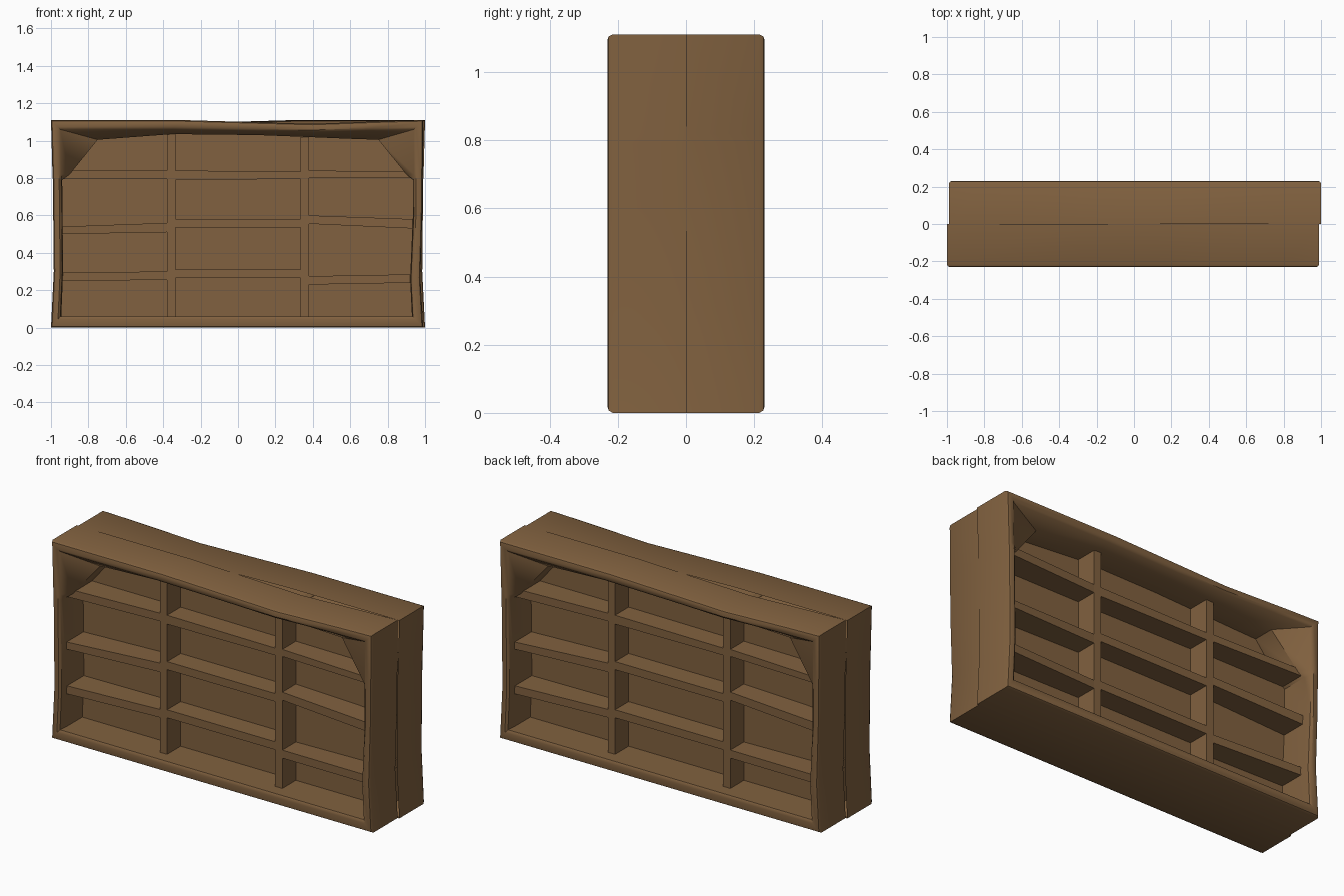
import bpy, bmesh, math
from mathutils import Matrix

if "Cube" in bpy.data.objects:
    bpy.data.objects.remove(bpy.data.objects["Cube"])

wood = bpy.data.materials.new("brown_wood")
wood.diffuse_color = (0.22, 0.12, 0.05, 1)
wood.use_nodes = True
wood.node_tree.nodes["Principled BSDF"].inputs["Base Color"].default_value = wood.diffuse_color
BACK = -0.03      # depth of the back panel
FACE = -0.15      # front plane of dividers


def finish(name, bm, turn):
    bmesh.ops.recalc_face_normals(bm, faces=bm.faces)
    bm.transform(Matrix.Rotation(turn, 4, 'Z'))
    me = bpy.data.meshes.new(name)
    bm.to_mesh(me)
    bm.free()
    ob = bpy.data.objects.new(name, me)
    bpy.context.collection.objects.link(ob)
    me.materials.append(wood)
    bpy.ops.object.select_all(action='DESELECT')
    ob.select_set(True)
    bpy.context.view_layer.objects.active = ob
    bpy.ops.object.shade_smooth_by_angle(angle=math.radians(40))
    return ob


def prism(bm, front):
    # Solid running from a front outline back to the back panel
    a = [bm.verts.new(p) for p in front]
    b = [bm.verts.new((p[0], BACK, p[2])) for p in front]
    n = len(a)
    bm.faces.new(a)
    bm.faces.new(b[::-1])
    for i in range(n):
        j = (i + 1) % n
        bm.faces.new((a[i], b[i], b[j], a[j]))


# Hand-hewn frame: outer edge, inner lip, and the funnel edge (x, y, z) behind it
RING = [
    ((-1, 0), (-.95, .06), (-.945, -.17, .06)),
    ((.99, 0), (.935, .06), (.93, -.17, .06)),
    ((.975, .27), (.925, .26), (.92, -.17, .26)),
    ((.985, .6), (.94, .6), (.935, -.17, .6)),
    ((.987, .79), (.94, .79), (.935, -.18, .79)),
    ((.988, .82), (.94, .82), (.90, -.17, .82)),
    ((.99, 1.11), (.94, 1.06), (.75, -.15, 1.005)),
    ((.8, 1.105), (.7, 1.055), (.6, -.15, 1.01)),
    ((.4, 1.09), (.38, 1.045), (.36, -.15, 1.02)),
    ((.15, 1.097), (.1, 1.052), (.1, -.15, 1.03)),
    ((-.3, 1.11), (-.35, 1.06), (-.35, -.15, 1.035)),
    ((-1, 1.11), (-.95, 1.06), (-.75, -.15, 1.005)),
    ((-.992, .82), (-.945, .82), (-.90, -.18, .82)),
    ((-.99, .79), (-.945, .79), (-.94, -.19, .79)),
    ((-.985, .3), (-.94, .3), (-.935, -.17, .3)),
]


def frame(turn):
    bm = bmesh.new()

    def mix(t, y):
        return [(o[0] + (i[0] - o[0]) * t, y, o[1] + (i[1] - o[1]) * t)
                for o, i, f in RING]
    loops = [mix(0, 0), mix(0, -.215), mix(.12, -.227), mix(.3, -.23),
             mix(.75, -.23), mix(1, -.22), [f for o, i, f in RING],
             [(f[0], BACK, f[2]) for o, i, f in RING]]
    rows = [[bm.verts.new(p) for p in lp] for lp in loops]
    n = len(RING)
    for r, s in zip(rows, rows[1:]):
        for i in range(n):
            j = (i + 1) % n
            bm.faces.new((r[i], r[j], s[j], s[i]))
    bm.faces.new(rows[-1])   # back panel
    return finish("case_frame", bm, turn)


# Uneven shelves per column: (left bottom, left top, right bottom, right top)
COLUMNS = [
    (-.945, -.38, -.18, FACE, [(.795, .84, .795, .84), (.50, .54, .51, .56),
                               (.25, .295, .255, .30)]),
    (-.335, .335, FACE, FACE, [(.79, .84, .795, .835), (.535, .58, .535, .58),
                               (.265, .31, .265, .31)]),
    (.38, .935, FACE, -.17, [(.80, .84, .80, .835), (.555, .60, .53, .58),
                             (.23, .275, .24, .285)]),
]

# The case is two-sided: the same unit faces front and back
for turn in (0, math.pi):
    frame(turn)
    bm = bmesh.new()
    for x0, x1, y0, y1, shelves in COLUMNS:
        for lb, lt, rb, rt in shelves:
            prism(bm, [(x0, y0, lb), (x1, y1, rb), (x1, y1, rt), (x0, y0, lt)])
    finish("shelves", bm, turn)
    bm = bmesh.new()
    for x, top in ((-.3575, 1.035), (.3575, 1.02)):
        prism(bm, [(x - .0225, FACE, .05), (x + .0225, FACE, .05),
                   (x + .0225, FACE, top), (x - .0225, FACE, top)])
    finish("dividers", bm, turn)
